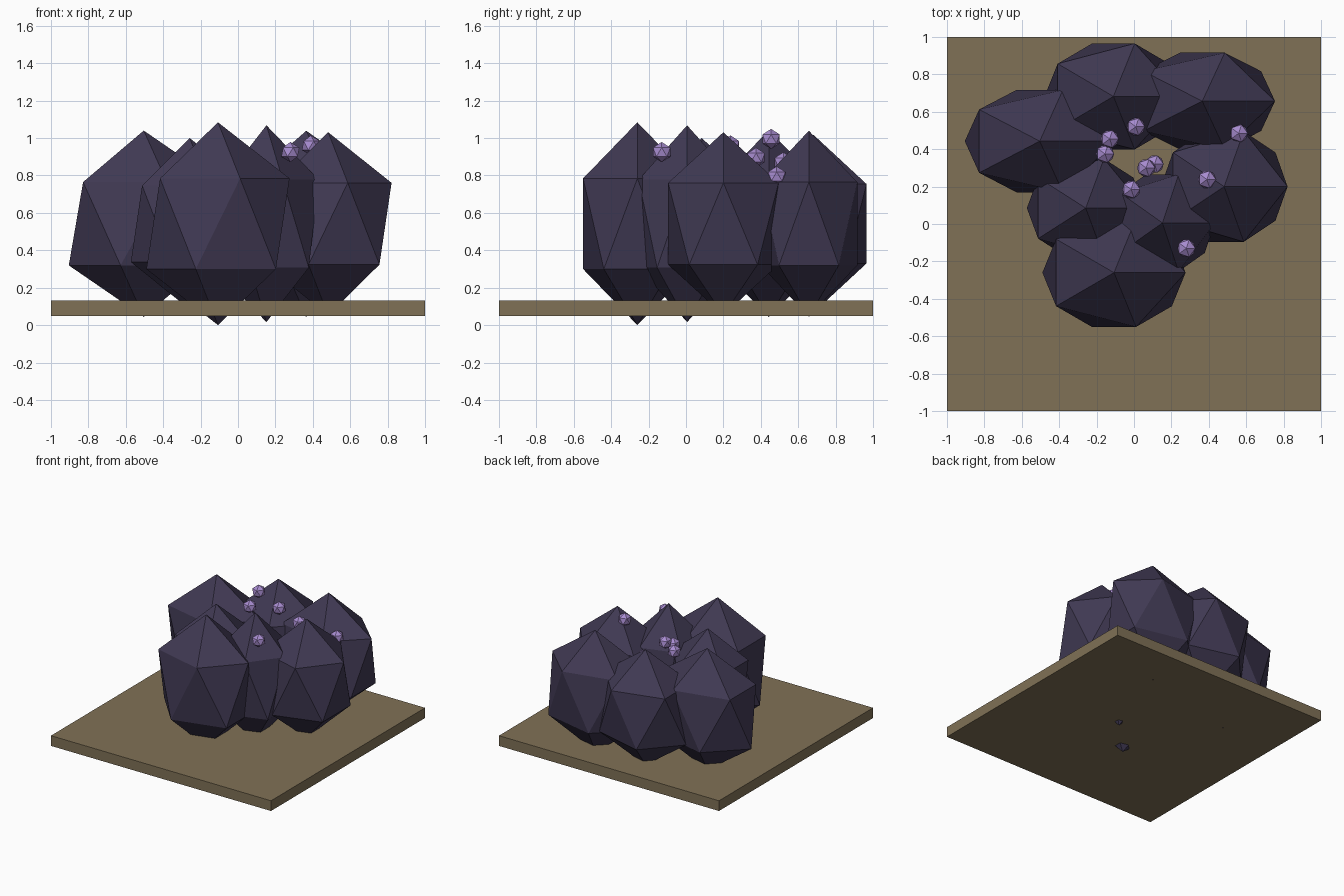
import bpy

if "Cube" in bpy.data.objects:
    bpy.data.objects.remove(bpy.data.objects["Cube"])


def srgb(r, g, b):
    """8-bit display colour to linear RGBA."""
    lin = [(c / 255 / 12.92) if c < 11 else ((c / 255 + 0.055) / 1.055) ** 2.4 for c in (r, g, b)]
    return (*lin, 1.0)


def material(name, rgb):
    m = bpy.data.materials.new(name)
    m.diffuse_color = srgb(*rgb)
    m.use_nodes = True
    m.node_tree.nodes["Principled BSDF"].inputs["Base Color"].default_value = m.diffuse_color
    return m


soil = material("soil_brown", (128, 113, 86))
leaf = material("dark_purple_leaf", (64, 57, 83))
berry = material("lilac_berry", (168, 140, 208))


def finish(name, scale, mat):
    ob = bpy.context.object
    ob.name = name
    ob.scale = scale
    ob.data.materials.append(mat)
    bpy.ops.object.transform_apply(location=False, rotation=False, scale=True)


def faceted_ball(name, loc, radii, mat):
    bpy.ops.mesh.primitive_ico_sphere_add(subdivisions=1, radius=1, location=loc)
    finish(name, radii, mat)


# Ground slab
bpy.ops.mesh.primitive_cube_add(size=1, location=(0, 0, 0.09))
finish("ground_slab", (2, 2, 0.084), soil)

# Bush clumps: x, y, then radii in x, y, z
MID = 0.542
clumps = [
    (-0.107, -0.26, 0.428, 0.341, 0.542),
    (-0.504, 0.443, 0.448, 0.322, 0.498),
    (-0.110, 0.682, 0.412, 0.333, 0.475),
    (0.365, 0.657, 0.435, 0.304, 0.497),
    (0.482, 0.200, 0.379, 0.347, 0.489),
    (0.152, 0.006, 0.313, 0.305, 0.526),
    (-0.258, 0.085, 0.352, 0.310, 0.458),
]
for i, (x, y, rx, ry, rz) in enumerate(clumps, 1):
    faceted_ball(f"bush_clump_{i}", (x, y, MID), (rx, ry, rz), leaf)

# Berries scattered over the clumps
berries = [
    (-0.13, 0.455, 0.995), (-0.155, 0.375, 0.895), (0.01, 0.52, 0.87),
    (-0.015, 0.185, 0.845), (0.065, 0.30, 0.62), (0.11, 0.32, 0.56),
    (0.39, 0.238, 0.96), (0.56, 0.485, 0.795), (0.28, -0.13, 0.925),
]
for i, loc in enumerate(berries, 1):
    faceted_ball(f"berry_{i}", loc, (0.054,) * 3, berry)
